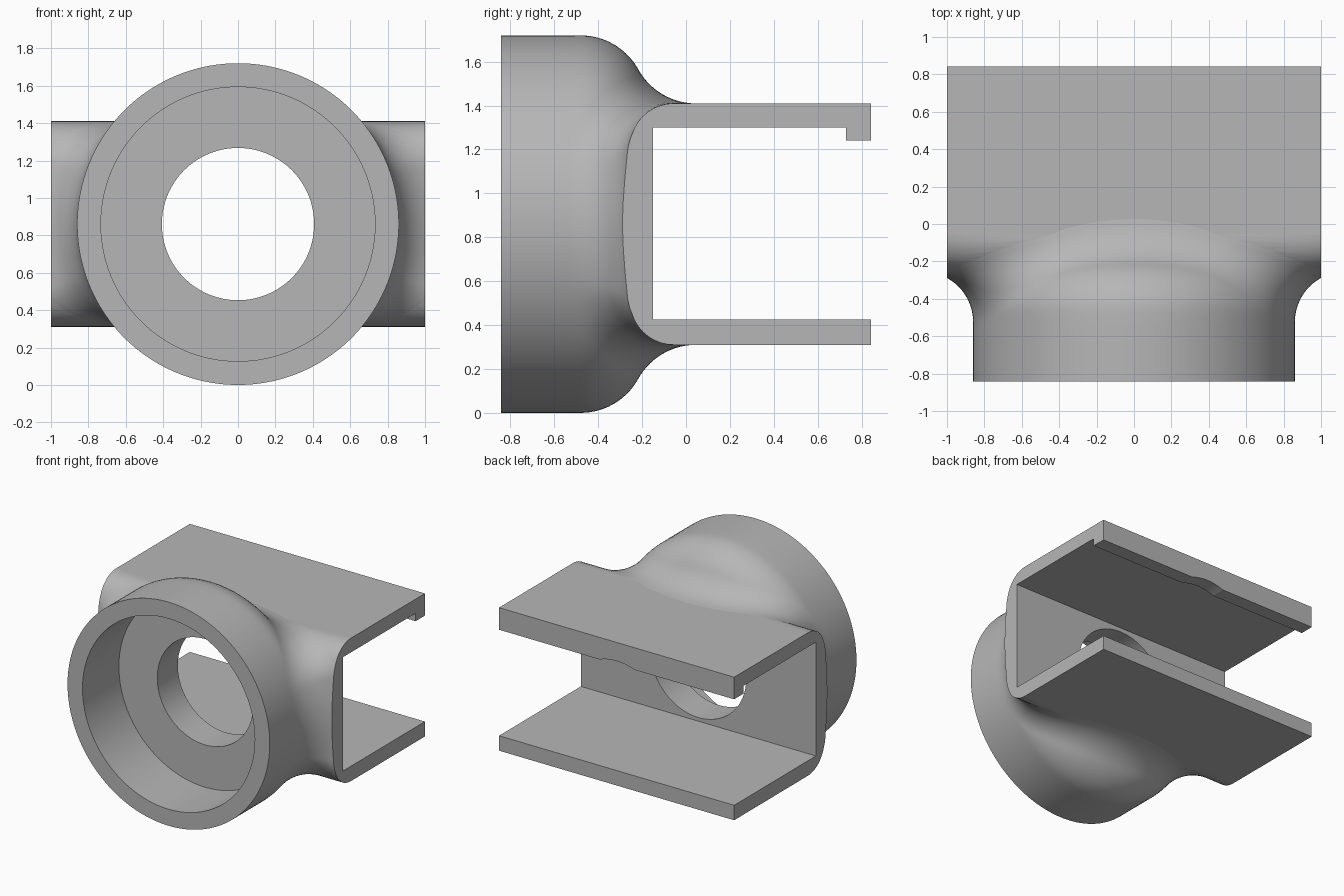
import bpy, bmesh, math
from mathutils import Vector

cube = bpy.data.objects.get("Cube")
if cube:
    bpy.data.objects.remove(cube, do_unlink=True)

MID = 0.86                    # height of the bore axis
FRONT, BACK = -0.843, 0.843   # depth limits
WALL = -0.255                 # front of the channel
HALF, CORNER = 0.55, 0.2      # channel half height, outer corner radius
RING, ROUND = 0.86, 0.3       # socket radius and its rear rounding
ROUND_Y = -0.48               # where the rear rounding begins
LINE = 0.2                    # share of the path that is straight


def finish(bm, name):
    bmesh.ops.recalc_face_normals(bm, faces=bm.faces)
    mesh = bpy.data.meshes.new(name)
    bm.to_mesh(mesh)
    bm.free()
    obj = bpy.data.objects.new(name, mesh)
    bpy.context.collection.objects.link(obj)
    return obj


def prism(name, outline, half_width):
    """Extrude a (y, z) outline along x."""
    bm = bmesh.new()
    face = bm.faces.new([bm.verts.new((-half_width, y, z)) for y, z in outline])
    out = bmesh.ops.extrude_face_region(bm, geom=[face])
    moved = [v for v in out["geom"] if isinstance(v, bmesh.types.BMVert)]
    bmesh.ops.translate(bm, verts=moved, vec=(2 * half_width, 0, 0))
    return finish(bm, name)


def bore(name, radius, y0, y1, sides=128):
    ring = [(radius * math.cos(math.tau * i / sides),
             MID + radius * math.sin(math.tau * i / sides)) for i in range(sides)]
    bm = bmesh.new()
    a, b = [[bm.verts.new((x, y, z)) for x, z in ring] for y in (y0, y1)]
    bm.faces.new(a)
    bm.faces.new(b)
    for i in range(sides):
        j = (i + 1) % sides
        bm.faces.new((a[i], a[j], b[j], b[i]))
    return finish(bm, name)


def combine(target, tool, operation):
    mod = target.modifiers.new(operation, 'BOOLEAN')
    mod.operation, mod.solver, mod.object = operation, 'EXACT', tool
    bpy.context.view_layer.objects.active = target
    bpy.ops.object.modifier_apply(modifier=mod.name)
    bpy.data.objects.remove(tool, do_unlink=True)


def polar(angle, radius, y):
    return Vector((radius * math.cos(angle), y, MID + radius * math.sin(angle)))


def socket_path(angle, s, offset):
    """Point on the socket's side and rear rounding, pushed out by offset."""
    if s < LINE:
        return polar(angle, RING + offset, FRONT + (ROUND_Y - FRONT) * s / LINE)
    phi = (s - LINE) / (1 - LINE) * math.pi / 2
    r = ROUND + offset
    return polar(angle, RING - ROUND + r * math.cos(phi), ROUND_Y + r * math.sin(phi))


def channel_near(p):
    """Distance to the rounded channel and the nearest surface point."""
    lim = HALF - CORNER
    core = Vector((p.x, max(p.y, WALL + CORNER), max(MID - lim, min(MID + lim, p.z))))
    out = p - core
    return out.length - CORNER, core + out.normalized() * CORNER, core


def blend_column(angle, steps=14):
    """Socket side, then a rolling-ball fillet down to the channel."""
    r = 0.3 - 0.03 * abs(math.cos(angle))
    lo, hi = 0.0, 1.0
    for _ in range(40):
        s = (lo + hi) / 2
        if channel_near(socket_path(angle, s, r))[0] > r:
            lo = s
        else:
            hi = s
    centre = socket_path(angle, lo, r)
    start = socket_path(angle, lo, 0)
    _, end, core = channel_near(centre)
    u, v = (start - centre).normalized(), (end - centre).normalized()
    pts = [socket_path(angle, lo * i / steps, 0) for i in range(steps + 1)]
    pts += [centre + u.slerp(v, i / steps) * r for i in range(1, steps + 1)]
    pts[-1] = pts[-1] + (core - end).normalized() * 0.003
    pts.append(polar(angle, 0.3, 0))
    return pts


# Socket body with its flared fillet
SIDES = 160
bm = bmesh.new()
cols = [[bm.verts.new(p) for p in blend_column(math.tau * (i + 0.5) / SIDES)]
        for i in range(SIDES)]
for i, a in enumerate(cols):
    b = cols[(i + 1) % SIDES]
    for k in range(len(a) - 1):
        bm.faces.new((a[k], a[k + 1], b[k + 1], b[k]))
bm.faces.new([c[0] for c in cols])
bm.faces.new([c[-1] for c in cols])
bracket = finish(bm, "socket_bracket")

# Channel block with rounded front corners
outline = [(BACK, MID - HALF)]
for sign in (-1, 1):
    turns = range(11) if sign < 0 else range(10, -1, -1)
    for i in turns:
        t = math.radians(9 * i)
        outline.append((WALL + CORNER - CORNER * math.sin(t),
                        MID + sign * (HALF - CORNER + CORNER * math.cos(t))))
outline.append((BACK, MID + HALF))
combine(bracket, prism("channel_block", outline, 1.3), 'UNION')

# Trim the sides
trim = [(-2, -1), (2, -1), (2, 3), (-2, 3)]
combine(bracket, prism("side_trim", trim, 1.0), 'INTERSECT')

# Channel opening, leaving a lip on the upper flange
opening = [(-0.15, 0.425), (1, 0.425), (1, 1.24), (0.73, 1.24), (0.73, 1.3), (-0.15, 1.3)]
combine(bracket, prism("opening", opening, 1.5), 'DIFFERENCE')

# Wide front recess and through hole
combine(bracket, bore("recess", 0.733, -1, -0.4), 'DIFFERENCE')
combine(bracket, bore("through_hole", 0.407, -1, 1.1), 'DIFFERENCE')

# Material
grey = bpy.data.materials.new("plain_grey")
grey.use_nodes = True
colour = (0.47, 0.47, 0.47, 1)
grey.diffuse_color = colour
grey.node_tree.nodes["Principled BSDF"].inputs["Base Color"].default_value = colour
bracket.data.materials.clear()
bracket.data.materials.append(grey)

# Smooth curved surfaces, keep the large planes flat
bpy.ops.object.select_all(action='DESELECT')
bracket.select_set(True)
bpy.context.view_layer.objects.active = bracket
bpy.ops.object.shade_smooth_by_angle(angle=math.radians(30))
for face in bracket.data.polygons:
    face.material_index = 0
    if face.area > 0.05 and max(abs(c) for c in face.normal) > 0.9999:
        face.use_smooth = False
